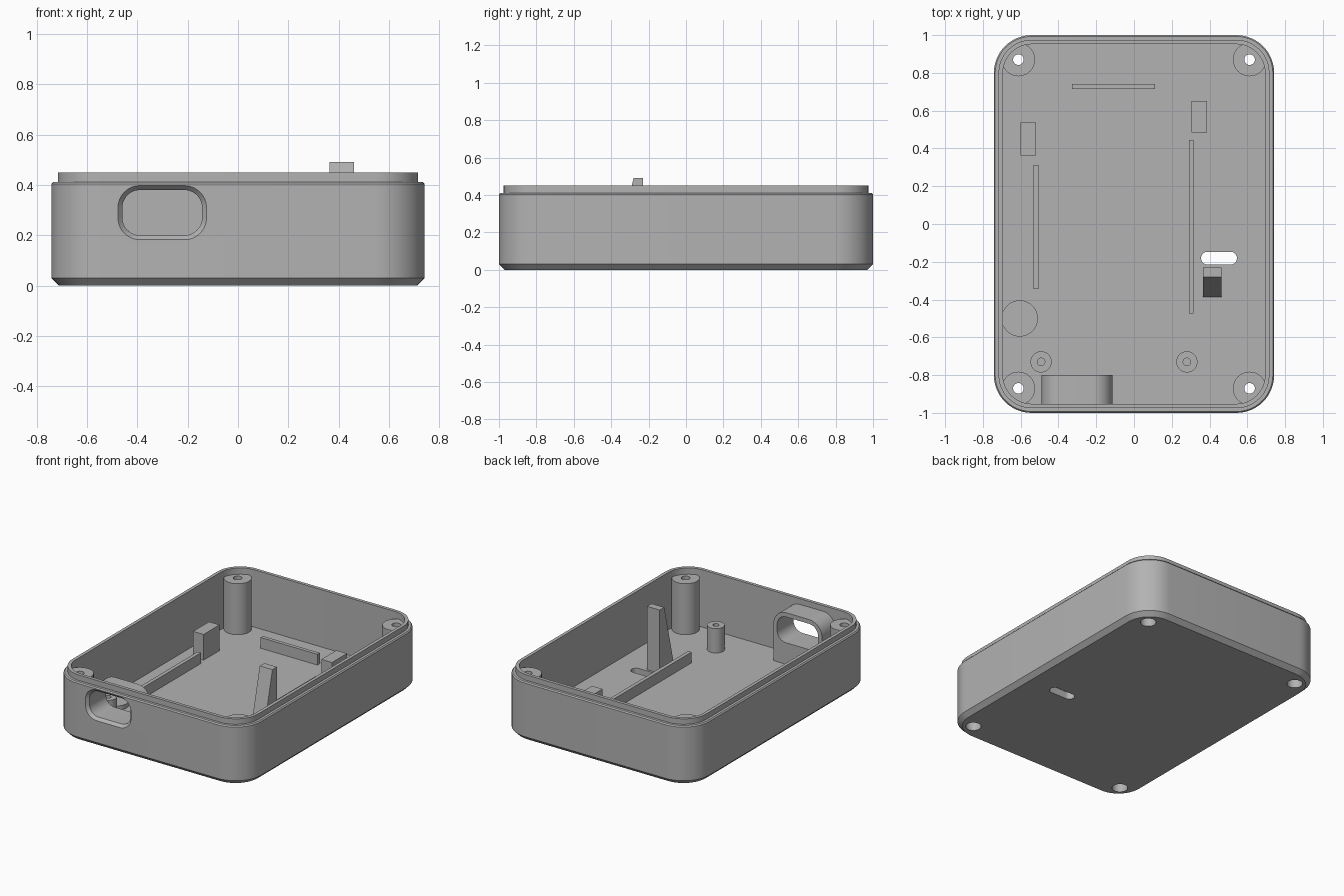
import bpy, bmesh, math
from mathutils import Vector

cube = bpy.data.objects.get("Cube")
if cube:
    bpy.data.objects.remove(cube, do_unlink=True)

grey = bpy.data.materials.new("light grey plastic")
grey.use_nodes = True
COLOUR = (0.45, 0.45, 0.45, 1)
grey.diffuse_color = COLOUR
grey.node_tree.nodes["Principled BSDF"].inputs["Base Color"].default_value = COLOUR

FLOOR, ROOT, WALL = 0.05, 0.04, 0.048
FRONT = -1.0


def rounded(x0, x1, y0, y1, r, low_r=None, steps=12):
    """Rounded rectangle outline; low_r is the radius of the two lower corners."""
    low_r = r if low_r is None else low_r
    pts = []
    for i, (cx, cy, q) in enumerate(((x1, y1, r), (x0, y1, r), (x0, y0, low_r), (x1, y0, low_r))):
        sx, sy = (1 if cx == x1 else -1), (1 if cy == y1 else -1)
        n = steps if q > 0 else 0
        for k in range(n + 1):
            a = math.pi / 2 * (i + k / max(n, 1))
            pts.append((cx - sx * q + q * math.cos(a), cy - sy * q + q * math.sin(a)))
    return pts


def circle(x, y, r, n=40):
    return [(x + r * math.cos(2 * math.pi * i / n), y + r * math.sin(2 * math.pi * i / n)) for i in range(n)]


def loft(name, rings, axis="z"):
    """Closed solid through (outline, offset) rings stacked along an axis."""
    bm = bmesh.new()
    loops = []
    for pts, d in rings:
        place = {"z": lambda p: (p[0], p[1], d),
                 "y": lambda p: (p[0], d, p[1]),
                 "x": lambda p: (d, p[0], p[1])}[axis]
        loops.append([bm.verts.new(place(p)) for p in pts])
    for a, b in zip(loops, loops[1:]):
        for i in range(len(a)):
            j = (i + 1) % len(a)
            bm.faces.new((a[i], a[j], b[j], b[i]))
    bm.faces.new(loops[0][::-1])
    bm.faces.new(loops[-1])
    bmesh.ops.recalc_face_normals(bm, faces=bm.faces)
    mesh = bpy.data.meshes.new(name)
    bm.to_mesh(mesh)
    bm.free()
    ob = bpy.data.objects.new(name, mesh)
    bpy.context.collection.objects.link(ob)
    mesh.materials.append(grey)
    return ob


def cut(ob, *cutters):
    bpy.context.view_layer.objects.active = ob
    for c in cutters:
        mod = ob.modifiers.new("cut", "BOOLEAN")
        mod.operation, mod.solver, mod.object = "DIFFERENCE", "EXACT", c
        bpy.ops.object.modifier_apply(modifier=mod.name)


def box(name, x0, x1, y0, y1, top):
    outline = rounded(x0, x1, y0, y1, 0)
    return loft(name, [(outline, ROOT), (outline, top)])


def shell_ring(inset, z):
    return rounded(inset - 0.742, 0.742 - inset, inset - 1, 1 - inset, 0.2 - inset), z


def port_ring(grow, y):
    return rounded(-0.46 - grow, -0.143 + grow, 0.2 - grow, 0.38 + grow, 0.07 + grow), y


# Tray with chamfered base, stepped lip and hollow inside
shell = loft("case_shell", [shell_ring(i, z) for i, z in (
    (0.03, 0), (0, 0.03), (0, 0.404), (0.007, 0.412), (0.025, 0.412),
    (0.025, 0.45), (WALL, 0.45), (WALL, FLOOR))])

# Tunnel behind the front port, standing on the floor
tunnel_outline = rounded(-0.49, -0.115, ROOT, 0.41, 0.1, 0)
tunnel = loft("port_tunnel", [(tunnel_outline, FRONT + 0.04), (tunnel_outline, -0.8)], "y")

# Cutters: flared port opening and floor slot
port = loft("port_cutter", [port_ring(0.022, FRONT - 0.005), port_ring(0, FRONT + 0.02),
                            port_ring(0, -0.75)], "y")
slot_outline = rounded(0.355, 0.545, -0.215, -0.147, 0.0339)
slot = loft("slot_cutter", [(slot_outline, -0.1), (slot_outline, 0.1)])
cut(shell, port, slot)
cut(tunnel, port)
helpers = [port, slot]
parts = [shell, tunnel]

# Corner screw posts, counterbored from below
for sy, end in ((-1, "front"), (1, "back")):
    for sx, side in ((-1, "right"), (1, "left")):
        x, y = 0.612 * sx, 0.87 * sy
        post = loft(f"{end}_{side}_screw_post", [(circle(x, y, 0.088), ROOT), (circle(x, y, 0.088), 0.406)])
        bore = loft("screw_cutter", [(circle(x, y, 0.05), -0.1), (circle(x, y, 0.05), 0.28),
                                     (circle(x, y, 0.028), 0.28), (circle(x, y, 0.028), 0.6)])
        cut(post, bore)
        cut(shell, bore)
        helpers.append(bore)
        parts.append(post)

# Board standoffs with pilot holes
for x, side in ((-0.492, "right"), (0.28, "left")):
    y = -0.73
    parts.append(loft(f"{side}_standoff", [
        (circle(x, y, 0.056), ROOT), (circle(x, y, 0.056), 0.22),
        (circle(x, y, 0.02), 0.22), (circle(x, y, 0.02), 0.08)]))

# Round pad on the floor
pad = circle(-0.605, -0.5, 0.096)
parts.append(loft("round_pad", [(pad, ROOT), (pad, 0.08)]))

# Ribs and support blocks
parts += [
    box("back_rib", -0.327, 0.112, 0.716, 0.742, 0.125),
    box("left_rib", 0.29, 0.316, -0.475, 0.445, 0.125),
    box("right_rib", -0.531, -0.505, -0.343, 0.313, 0.125),
    box("right_block", -0.6, -0.519, 0.362, 0.538, 0.23),
    box("left_block", 0.305, 0.387, 0.484, 0.65, 0.23),
]

# Tapered latch beside the slot
latch = [(-0.39, ROOT), (-0.23, ROOT), (-0.23, 0.492), (-0.28, 0.492)]
parts.append(loft("latch", [(latch, 0.364), (latch, 0.462)], "x"))

for c in helpers:
    bpy.data.objects.remove(c, do_unlink=True)

# Smooth the rounded walls, keep edges crisp
bpy.ops.object.select_all(action="DESELECT")
for ob in parts:
    ob.select_set(True)
bpy.context.view_layer.objects.active = shell
bpy.ops.object.shade_smooth_by_angle(angle=math.radians(30))
